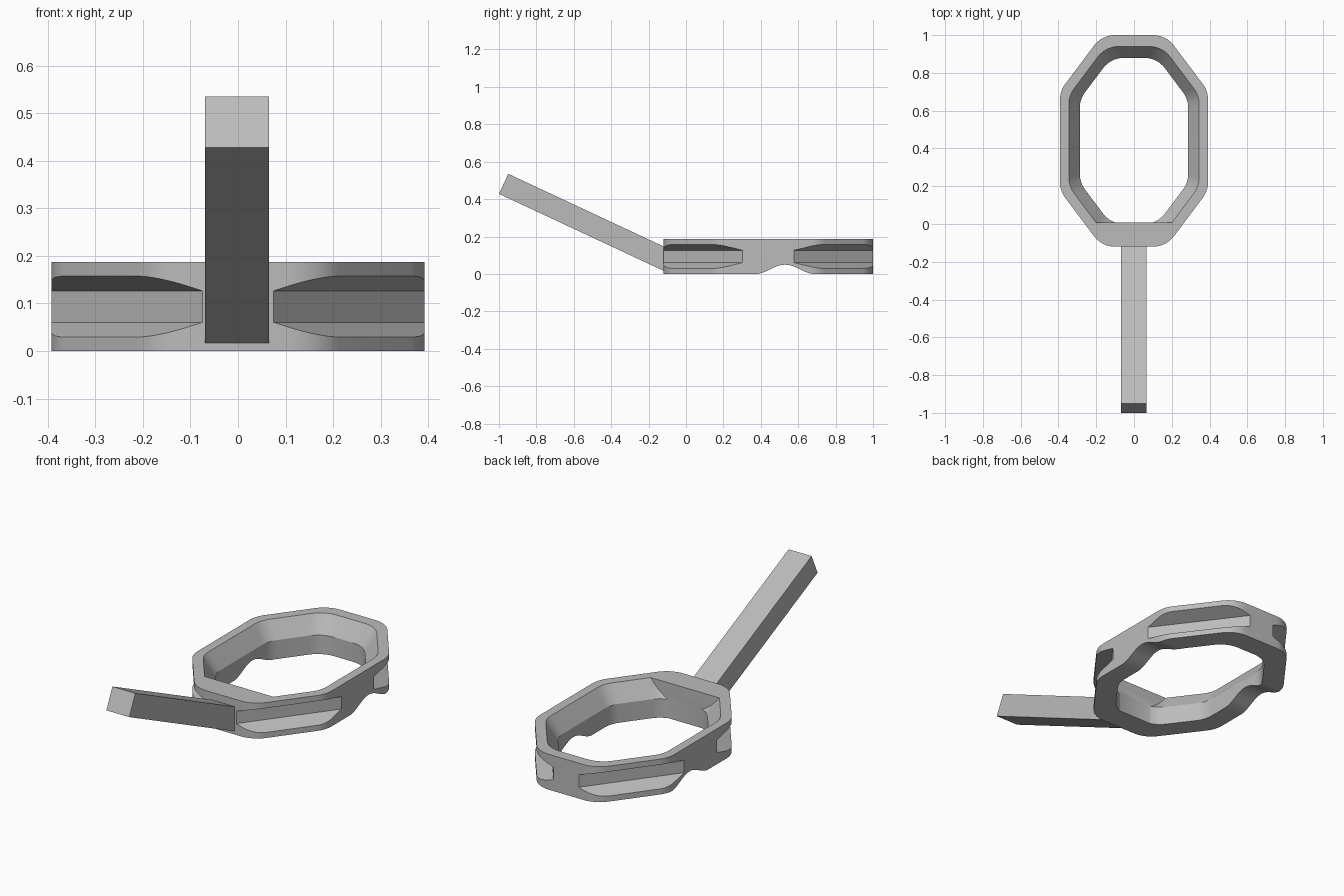
import bpy, bmesh, math
from mathutils import Vector

if "Cube" in bpy.data.objects:
    bpy.data.objects.remove(bpy.data.objects["Cube"], do_unlink=True)

HEIGHT, CENTRE_Y = 0.187, 0.44

grey = bpy.data.materials.new("plain grey")
grey.use_nodes = True
colour = (0.5, 0.5, 0.5, 1)
grey.diffuse_color = colour
grey.node_tree.nodes["Principled BSDF"].inputs["Base Color"].default_value = colour


def loft(name, loops, closed_tube=False):
    """Skin a series of equal loops; cap the ends unless it closes on itself."""
    bm = bmesh.new()
    rings = [[bm.verts.new(p) for p in loop] for loop in loops]
    pairs = list(zip(rings, rings[1:]))
    if closed_tube:
        pairs.append((rings[-1], rings[0]))
    else:
        bm.faces.new(rings[0])
        bm.faces.new(rings[-1])
    for a, b in pairs:
        for i in range(len(a)):
            j = (i + 1) % len(a)
            bm.faces.new((a[i], a[j], b[j], b[i]))
    bmesh.ops.recalc_face_normals(bm, faces=bm.faces)
    mesh = bpy.data.meshes.new(name)
    bm.to_mesh(mesh)
    bm.free()
    mesh.materials.append(grey)
    obj = bpy.data.objects.new(name, mesh)
    bpy.context.collection.objects.link(obj)
    return obj


def side_prism(name, profile, x0, x1):
    """Extrude a (y, z) profile across x."""
    return loft(name, [[(x, y, z) for y, z in profile] for x in (x0, x1)])


def octagon(inset, z, radius, steps=8):
    """Long octagon with rounded corners, inset as (side, end, diagonal)."""
    hx, hy, d = 0.392 - inset[0], 0.56 - inset[1], 0.472 - inset[2]
    side = (hx, (d - 0.8 * hx) / 0.6)
    end = ((d - 0.6 * hy) / 0.8, hy)
    corners = []
    for sx, sy in ((1, 1), (-1, 1), (-1, -1), (1, -1)):
        pair = [side, end] if sx * sy > 0 else [end, side]
        corners += [Vector((sx * x, sy * y)) for x, y in pair]
    points = []
    for i, c in enumerate(corners):
        u = (corners[i - 1] - c).normalized()
        v = (corners[(i + 1) % 8] - c).normalized()
        half = u.angle(v) / 2
        middle = c + (u + v).normalized() * radius / math.sin(half)
        a = c + u * radius / math.tan(half) - middle
        turn = math.pi - 2 * half
        start = math.atan2(a.y, a.x)
        for k in range(steps + 1):
            t = start + turn * k / steps
            points.append((middle.x + radius * math.cos(t),
                           middle.y + radius * math.sin(t) + CENTRE_Y, z))
    return points


def boolean(obj, tool, operation):
    """Apply one boolean and drop the helper."""
    mod = obj.modifiers.new("boolean", "BOOLEAN")
    mod.operation, mod.object, mod.solver = operation, tool, "EXACT"
    graph = bpy.context.evaluated_depsgraph_get()
    mesh = bpy.data.meshes.new_from_object(obj.evaluated_get(graph))
    obj.modifiers.clear()
    obj.data = mesh
    bpy.data.objects.remove(tool, do_unlink=True)


# Ring body: plain outer wall, flared inner wall
none, rim, bore = (0, 0, 0), (0.047, 0.06, 0.052), (0.105, 0.12, 0.11)
ring = loft("ring_body", [
    octagon(none, 0, 0.14), octagon(none, HEIGHT, 0.14),
    octagon(rim, HEIGHT, 0.14), octagon(bore, 0.1, 0.14),
    octagon(bore, 0, 0.14)], closed_tube=True)

# Solid web filling the front of the flare
web = [(0.2, 0.008), (-0.2, 0.008), (-0.15, -0.08), (0.15, -0.08)]
boolean(ring, loft("web", [[(x, y, z) for x, y in web] for z in (0, HEIGHT)]), "UNION")

# Tapered grooves along the four diagonal faces
mid = HEIGHT / 2
for sx in (1, -1):
    for sy in (1, -1):
        normal, along = Vector((0.8 * sx, 0.6 * sy)), Vector((-0.6 * sx, 0.8 * sy))
        section = [(0.396, -0.033), (0.396, 0.033), (0.472, 0.064),
                   (0.7, 0.064), (0.7, -0.064), (0.472, -0.064)]
        loops = []
        for s in (-0.6, 0.6):
            loop = []
            for d, z in section:
                p = normal * d + along * s
                loop.append((p.x, p.y + CENTRE_Y, mid + z))
            loops.append(loop)
        boolean(ring, loft("groove", loops), "DIFFERENCE")

# Smooth arch across the underside
arch = [(0.37, -0.05)]
for k in range(25):
    t = k / 24
    arch.append((0.37 + 0.32 * t, 0.05 * (0.5 - 0.5 * math.cos(2 * math.pi * t)) - 0.0005))
arch.append((0.69, -0.05))
boolean(ring, side_prism("arch", arch, -0.6, 0.6), "DIFFERENCE")

# Slanted handle rising toward the front
handle = side_prism("handle", [(-0.95, 0.535), (-1.0, 0.428), (-0.118, 0.016),
                               (-0.09, 0.016), (-0.09, 0.133)], -0.069, 0.065)

for obj in (ring, handle):
    bpy.ops.object.select_all(action="DESELECT")
    obj.select_set(True)
    bpy.context.view_layer.objects.active = obj
    bpy.ops.object.shade_smooth_by_angle(angle=math.radians(25))
